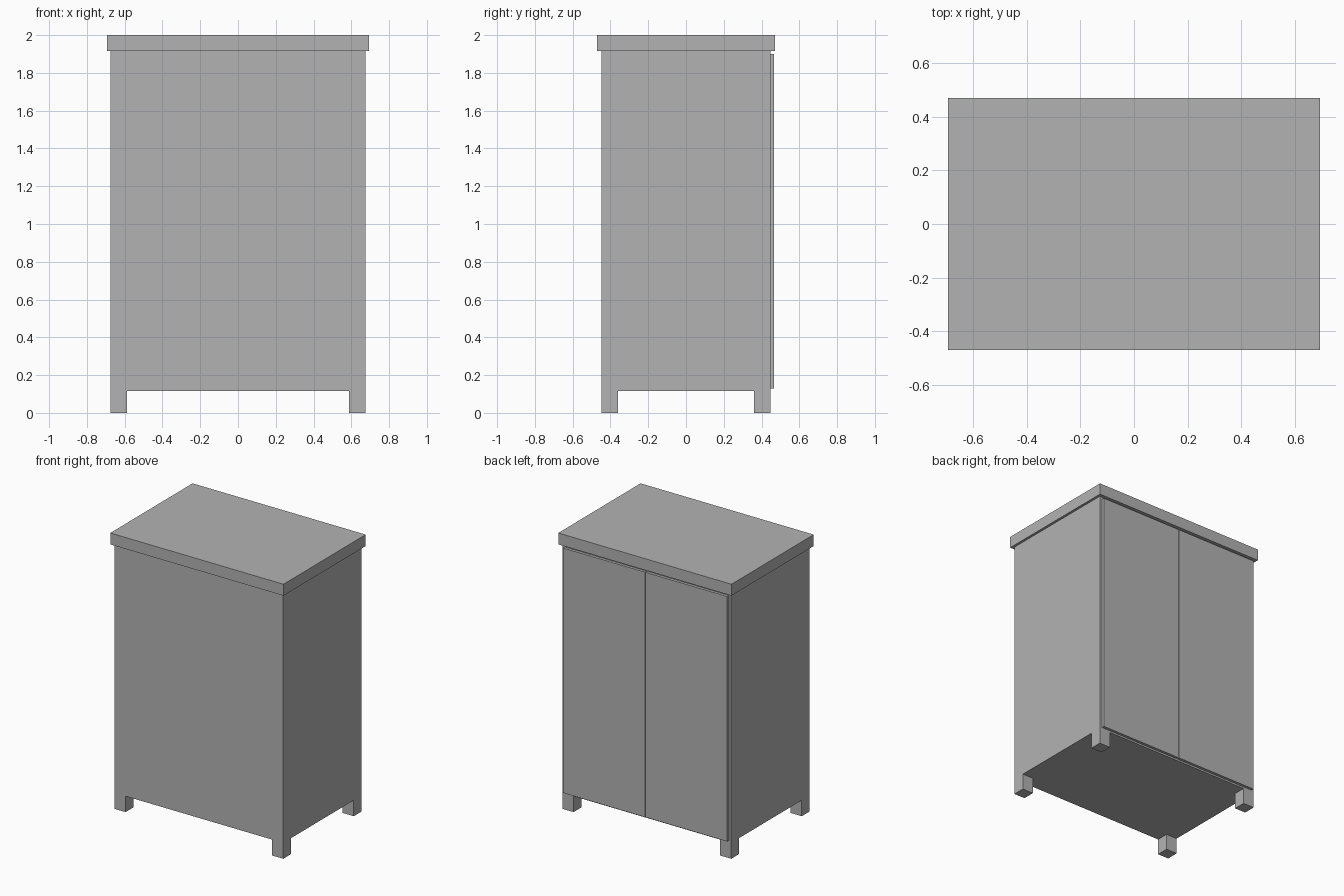
import bpy, bmesh, math
from mathutils import Vector

cube = bpy.data.objects.get("Cube")
if cube:
    bpy.data.objects.remove(cube, do_unlink=True)

# Single grey finish
grey = bpy.data.materials.new("plain_grey")
grey.use_nodes = True
colour = (0.45, 0.45, 0.45, 1)
grey.diffuse_color = colour
grey.node_tree.nodes["Principled BSDF"].inputs["Base Color"].default_value = colour


def add_object(name, bm):
    bmesh.ops.recalc_face_normals(bm, faces=bm.faces)
    mesh = bpy.data.meshes.new(name)
    bm.to_mesh(mesh)
    bm.free()
    mesh.materials.append(grey)
    obj = bpy.data.objects.new(name, mesh)
    bpy.context.collection.objects.link(obj)
    return obj


def box(name, low, high):
    low, high = Vector(low), Vector(high)
    bm = bmesh.new()
    bmesh.ops.create_cube(bm, size=1)
    bmesh.ops.scale(bm, vec=high - low, verts=bm.verts)
    bmesh.ops.translate(bm, vec=(low + high) / 2, verts=bm.verts)
    return add_object(name, bm)


HALF_X, HALF_Y = 0.675, 0.447
LEG, LEG_HEIGHT, TOP_Z = 0.088, 0.115, 1.917

# Cabinet body with four legs extruded from its underside
bm = bmesh.new()
bmesh.ops.create_cube(bm, size=1)
bmesh.ops.scale(bm, vec=(2 * HALF_X, 2 * HALF_Y, TOP_Z - LEG_HEIGHT), verts=bm.verts)
bmesh.ops.translate(bm, vec=(0, 0, (TOP_Z + LEG_HEIGHT) / 2), verts=bm.verts)
for axis, half in ((Vector((1, 0, 0)), HALF_X), (Vector((0, 1, 0)), HALF_Y)):
    for side in (-1, 1):
        bmesh.ops.bisect_plane(bm, geom=bm.verts[:] + bm.edges[:] + bm.faces[:],
                               plane_co=axis * side * (half - LEG), plane_no=axis)
corners = []
for face in bm.faces:
    c = face.calc_center_median()
    if c.z < LEG_HEIGHT + 0.01 and abs(c.x) > HALF_X - LEG and abs(c.y) > HALF_Y - LEG:
        corners.append(face)
for face in corners:
    leg = bmesh.ops.extrude_discrete_faces(bm, faces=[face])["faces"][0]
    rim = leg.verts[:]
    bmesh.ops.translate(bm, vec=(0, 0, -LEG_HEIGHT), verts=rim)
    base = [v.co + Vector((0, 0, LEG_HEIGHT)) for v in rim]
    upper = [bm.verts.new(p) for p in base]
    for i in range(len(rim)):
        j = (i + 1) % len(rim)
        bm.faces.new((rim[i], rim[j], upper[j], upper[i]))
bmesh.ops.remove_doubles(bm, verts=bm.verts, dist=0.0005)
bmesh.ops.dissolve_limit(bm, angle_limit=math.radians(1), verts=bm.verts, edges=bm.edges)
add_object("cabinet_body", bm)

# Overhanging top
box("cabinet_top", (-0.693, -0.47, TOP_Z), (0.693, 0.47, 2))

# Pair of flat doors on the back
for name, x0, x1 in (("left_door", 0.003, 0.656), ("right_door", -0.656, -0.003)):
    box(name, (x0, HALF_Y, 0.128), (x1, 0.467, 1.9))
